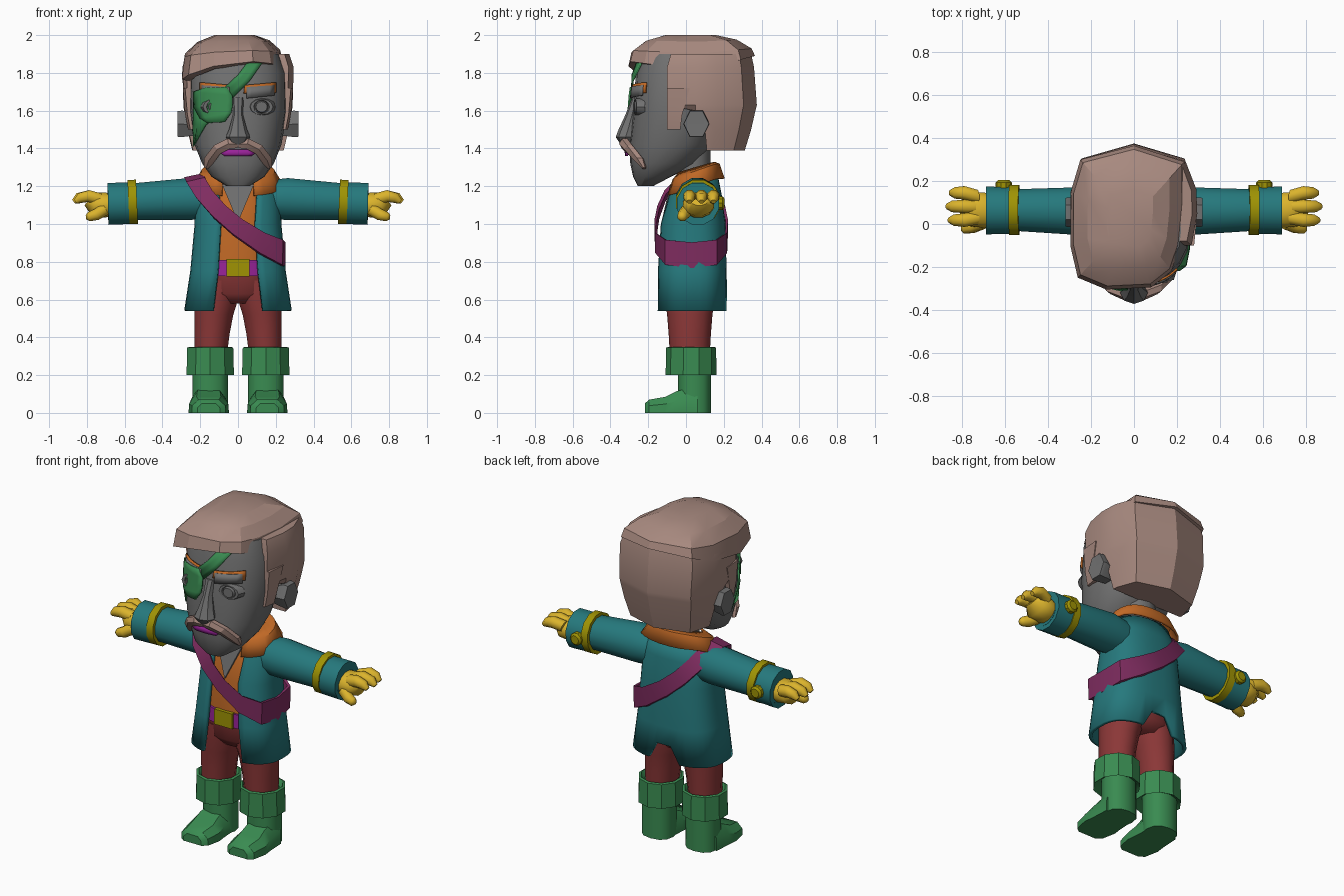
import bpy, bmesh, math
from mathutils import Vector

if "Cube" in bpy.data.objects:
    bpy.data.objects.remove(bpy.data.objects["Cube"])

def material(name, r, g, b):
    m = bpy.data.materials.new(name)
    m.diffuse_color = [(c / 255) ** 2.2 for c in (r, g, b)] + [1]
    m.use_nodes = True
    m.node_tree.nodes["Principled BSDF"].inputs["Base Color"].default_value = m.diffuse_color
    return m

HAIR = material("hair_tan", 166, 136, 126)
SKIN = material("skin_grey", 112, 112, 112)
ORANGE = material("orange", 190, 104, 42)
TEAL = material("coat_teal", 42, 120, 124)
PLUM = material("sash_plum", 126, 48, 96)
OLIVE = material("olive_gold", 158, 146, 12)
GLOVE = material("glove_yellow", 218, 178, 48)
RED = material("trouser_red", 138, 58, 58)
GREEN = material("boot_green", 60, 138, 82)
MAGENTA = material("magenta", 152, 40, 152)

def loft(name, rings, mat, caps=True, closed=True, loop=False, angle=35, thick=0):
    """Skin a surface over rings that all have the same number of points."""
    bm = bmesh.new()
    vs = [[bm.verts.new(p) for p in r] for r in rings]
    n = len(vs[0])
    for a, b in zip(vs, vs[1:] + (vs[:1] if loop else [])):
        for i in range(n if closed else n - 1):
            j = (i + 1) % n
            bm.faces.new((a[i], a[j], b[j], b[i]))
    if caps and closed and not loop:
        bm.faces.new(vs[0])
        bm.faces.new(vs[-1])
    bmesh.ops.remove_doubles(bm, verts=bm.verts, dist=1e-4)
    bmesh.ops.recalc_face_normals(bm, faces=bm.faces)
    me = bpy.data.meshes.new(name)
    bm.to_mesh(me)
    bm.free()
    me.materials.append(mat)
    me.shade_smooth()
    me.set_sharp_from_angle(angle=math.radians(angle))
    ob = bpy.data.objects.new(name, me)
    bpy.context.collection.objects.link(ob)
    if thick:
        s = ob.modifiers.new("thickness", 'SOLIDIFY')
        s.thickness, s.offset = thick, 0
    return ob

def spow(v, e):
    return math.copysign(abs(v) ** e, v)

def ring(z, rx, ry, cx=0, cy=0, n=16, p=2.0, gap=0):
    """Rounded outline starting at the front; gap leaves the front open."""
    a0 = math.asin((gap / rx) ** (p / 2)) if gap else 0
    out = []
    for i in range(n):
        a = a0 + (2 * math.pi - 2 * a0) * i / ((n - 1) if gap else n)
        out.append(Vector((cx + rx * spow(math.sin(a), 2 / p), cy - ry * spow(math.cos(a), 2 / p), z)))
    return out

def tube(name, path, mat, n=8, squash=1.0, angle=35):
    """Path points are (x, y, z, radius); squash scales the y width."""
    pts = [Vector(p[:3]) for p in path]
    rings = []
    for i, p in enumerate(path):
        t = pts[min(i + 1, len(pts) - 1)] - pts[max(i - 1, 0)]
        t.y = 0
        t.normalize()
        side = Vector((0, 1, 0))
        up = t.cross(side)
        rings.append([pts[i] + p[3] * (up * math.cos(a) + side * squash * math.sin(a))
                      for a in (2 * math.pi * (k + .5) / n for k in range(n))])
    return loft(name, rings, mat, angle=angle)

def box(name, x0, x1, y0, y1, z0, z1, mat):
    return loft(name, [[(x0, y0, z), (x1, y0, z), (x1, y1, z), (x0, y1, z)] for z in (z0, z1)], mat)

# head: z, half width, half depth, centre y
HEAD = [(1.20, .06, .04, -.215), (1.25, .14, .10, -.18), (1.32, .19, .175, -.12), (1.42, .23, .22, -.08),
        (1.6, .26, .24, -.04), (1.8, .255, .235, -.03), (1.9, .22, .2, -.03)]
HP = 2.3
loft("head", [ring(z, rx, ry, 0, cy, 20, HP) for z, rx, ry, cy in HEAD], SKIN, angle=40)

def face_y(x, z):
    for a, b in zip(HEAD, HEAD[1:]):
        if z <= b[0]:
            break
    t = min(max((z - a[0]) / (b[0] - a[0]), 0), 1)
    rx, ry, cy = (a[k] + (b[k] - a[k]) * t for k in (1, 2, 3))
    return cy - ry * max(0, 1 - min(1, abs(x) / rx) ** HP) ** (1 / HP)

def face_plate(name, rows, off, mat, thick=.009, cols=7):
    """Thin sheet wrapped on the face; rows are (x0, z0, x1, z1)."""
    rings = []
    for x0, z0, x1, z1 in rows:
        xz = [(x0 + (x1 - x0) * i / (cols - 1), z0 + (z1 - z0) * i / (cols - 1)) for i in range(cols)]
        rings.append([(x, face_y(x, z) - off, z) for x, z in xz])
    return loft(name, rings, mat, closed=False, thick=thick)

# face details
loft("nose", [ring(z, rx, ry, 0, cy, 8) for z, rx, ry, cy in
              [(1.42, .035, .03, -.315), (1.46, .065, .052, -.32), (1.5, .048, .05, -.307),
               (1.58, .026, .035, -.285), (1.67, .03, .02, -.265)]], SKIN)
face_plate("eye_patch", [(-.16, 1.535, -.07, 1.54), (-.2, 1.56, -.035, 1.59), (-.232, 1.62, -.028, 1.63),
                         (-.236, 1.70, -.03, 1.68), (-.17, 1.72, -.06, 1.725)], .026, GREEN)
face_plate("patch_strap_upper", [(-.08, 1.715, -.03, 1.665), (0, 1.79, .06, 1.755), (.06, 1.87, .14, 1.87)],
           .018, GREEN, cols=4)
face_plate("patch_strap_lower", [(-.235, 1.66, -.12, 1.56), (-.236, 1.53, -.17, 1.525), (-.236, 1.41, -.22, 1.44)],
           .018, GREEN, cols=4)
face_plate("mouth", [(-.07, 1.36, .07, 1.36), (-.09, 1.375, .09, 1.375), (-.05, 1.395, .05, 1.395)], .022, MAGENTA)
for s, side in ((1, "left"), (-1, "right")):
    face_plate(side + "_brow", [(s * .03, 1.69, s * .2, 1.695), (s * .035, 1.735, s * .2, 1.75)], .012, ORANGE)
    face_plate(side + "_brow_ridge", [(s * .045, 1.665, s * .19, 1.68), (s * .045, 1.725, s * .19, 1.735)], .018, SKIN)
    y = face_y(.125, 1.62)
    loft(side + "_eye_lid", [[(s * .125 + rx * math.cos(a), y + dy + .15 * rx * math.cos(a), 1.62 + rz * math.sin(a))
                              for a in (k * math.pi / 6 for k in range(12))]
                             for rx, rz, dy in ((.075, .05, .03), (.06, .042, -.012), (.042, .036, -.012),
                                                (.036, .034, 0), (.03, .028, -.018))], SKIN)
    tube(side + "_moustache", [(0, -.325, 1.42, .02), (s * .05, -.325, 1.425, .032), (s * .11, -.298, 1.395, .032),
                               (s * .155, -.245, 1.335, .032), (s * .17, -.222, 1.295, .012)], HAIR, 6, .9, 25)
    tube(side + "_ear", [(s * .22, .05, 1.52, .06), (s * .30, .055, 1.53, .082), (s * .32, .055, 1.53, .078),
                         (s * .318, .055, 1.53, .052), (s * .295, .055, 1.53, .045)], SKIN, 6, .85)
    # sideburn in front of the ear
    loft(side + "_sideburn", [[(s * .225, -.1, z), (s * x, -.1, z), (s * (x + .012), y1, z), (s * .225, y1, z)]
                              for z, x, y1 in ((1.5, .252, -.03), (1.58, .268, -.02), (1.72, .28, .02))], HAIR)

# hair: back shell and swept cap
BACK = [(-.272, -.1), (-.29, 0), (-.295, .15), (-.25, .305), (0, .375), (.24, .305), (.29, .17), (.295, .05), (.268, -.105)]
loft("back_hair", [[(x * sx, max(y * sy, f), z) for x, y in BACK] for z, sx, sy, f in
                   [(1.39, .82, .83, .11), (1.5, .91, .92, .1), (1.6, .97, .98, .04), (1.63, .98, 1, -.1),
                    (1.83, 1, .96, -.1), (1.9, .92, .92, -.08)]], HAIR, angle=22)
CAP = [(-.297, -.1, 1.765), (-.262, -.25, 1.79), (-.13, -.305, 1.835), (.08, -.295, 1.86), (.175, -.22, 1.85),
       (.215, -.1, 1.835), (.235, .1, 1.82), (.235, .29, 1.87), (0, .365, 1.89), (-.25, .3, 1.87), (-.295, .15, 1.81)]
def cap_ring(s, z, keep):
    return [(-.01 + (x + .01) * s, .02 + (y - .02) * s, z + (h - 1.85) * keep) for x, y, h in CAP]
loft("hair_cap", [cap_ring(.85, 1.84, 1), cap_ring(1, 1.85, 1), cap_ring(.95, 1.915, .35),
                  cap_ring(.72, 1.97, .15), cap_ring(.4, 2.0, 0)], HAIR, angle=22)

# neck, shirt and open chest
loft("neck", [ring(z, .1, .09, 0, .04, 12) for z in (1.15, 1.42)], SKIN)
loft("shirt", [ring(z, rx, ry, 0, cy, 20, 2.5) for z, rx, ry, cy in
               [(.74, .19, .155, .03), (1.0, .19, .155, .035), (1.2, .16, .12, .045), (1.25, .1, .09, .045)]], ORANGE)
loft("chest", [[(-.085, -.084 + d, 1.21), (.085, -.084 + d, 1.21), (0, -.13 + d, 1.01)] for d in (0, .05)], SKIN)

# coat with open front and a notch in the back hem
coat = [ring(z, rx, ry, 0, cy, 34, p, gap) for z, rx, ry, cy, p, gap in
        [(.54, .275, .178, .03, 2.8, .13), (.75, .243, .175, .03, 2.8, .105), (1.0, .22, .165, .035, 2.6, .09),
         (1.15, .215, .135, .045, 2.4, .1), (1.25, .165, .11, .05, 2.2, .11)]]
for v in coat[0]:
    if v.y > 0:
        v.z += .19 * max(0, 1 - abs(v.x) / .1)
loft("coat", coat, TEAL, closed=False, thick=.02)

# turned-down collar, higher at the back
collar = [ring(z, rx, ry, 0, .05, 22, 2.2, gap) for z, rx, ry, gap in
          [(1.15, .235, .15, .085), (1.225, .19, .125, .08), (1.255, .13, .1, .075)]]
for r in collar:
    for v in r:
        v.z += .09 * min(1, max(0, (v.y + .09) / .25)) * (.8 if r is collar[2] else 1)
loft("collar", collar, ORANGE, closed=False, thick=.012)

# sash over one shoulder
FRONT = [(.252, .03, .835), (.237, -.11, .85), (.13, -.163, .90), (0, -.167, .985), (-.1, -.152, 1.07),
         (-.18, -.115, 1.16), (-.225, -.045, 1.235), (-.235, .05, 1.258)]
path = FRONT + [(x, .055 - y, z) for x, y, z in FRONT[-2:0:-1]]
bands = []
for x, y, z in path:
    s = (.252 - x) / .487
    wx, wz = .05 * s, .068 * (1 - .85 * s)
    k = .94
    outer = [Vector((x - wx, y, z - wz)), Vector((x + wx, y, z + wz))]
    bands.append(outer + [Vector((v.x * k, .03 + (v.y - .03) * k, v.z - .02 * s)) for v in reversed(outer)])
loft("sash", bands, PLUM, loop=True)

# belt and trousers
loft("belt", [ring(z, .2, .165, 0, .03, 20, 2.6) for z in (.725, .81)], MAGENTA)
box("buckle", -.06, .06, -.143, -.12, .722, .814, OLIVE)
loft("hips", [ring(z, rx, ry, 0, .025, 20, 2.4) for z, rx, ry in ((.58, .1, .1), (.63, .19, .14), (.74, .19, .155))], RED, angle=60)

for s, side in ((1, "left"), (-1, "right")):
    loft(side + "_leg", [ring(z, rx, ry, s * cx, .02, 14) for z, cx, rx, ry in
                         [(.3, .145, .088, .105), (.42, .138, .096, .112), (.52, .128, .106, .12),
                          (.59, .115, .115, .13), (.7, .095, .1, .135)]], RED, angle=60)
    # boots
    loft(side + "_boot_cuff", [ring(z, rx, ry, s * .147, .027, 10) for z, rx, ry in
                               [(.23, .09, .08), (.2, .132, .135), (.345, .128, .132), (.35, .115, .12), (.32, .095, .1)]], GREEN)
    loft(side + "_boot_shaft", [ring(z, .095, .088, s * .147, .045, 12, 2.4) for z in (0, .25)], GREEN)
    loft(side + "_boot_foot", [[(s * (.155 + (w * x)), y, z) for x, z in
                                ((-1, 0), (1, 0), (.97, h * .55), (.6, h), (-.6, h), (-.97, h * .55))]
                               for y, w, h in [(-.218, .06, .05), (-.195, .09, .07), (-.11, .107, .085),
                                               (-.05, .1, .115), (.06, .094, .14)]], GREEN)
    # sleeve, cuff, trim and button
    tube(side + "_sleeve", [(s * .12, .055, 1.13, .1), (s * .26, .06, 1.132, .115), (s * .56, .065, 1.118, .1)], TEAL, 12)
    tube(side + "_cuff", [(s * .545, .063, 1.11, .095), (s * .55, .063, 1.11, .113), (s * .688, .063, 1.107, .115),
                          (s * .688, .063, 1.107, .09), (s * .66, .063, 1.107, .08)], TEAL, 12)
    tube(side + "_cuff_trim", [(s * .535, .065, 1.118, .1), (s * .535, .065, 1.118, .121),
                               (s * .58, .065, 1.116, .121), (s * .58, .065, 1.116, .1)], OLIVE, 12)
    loft(side + "_cuff_button", [[(s * .607 + r * math.cos(k * math.pi / 5), y, 1.11 + r * math.sin(k * math.pi / 5))
                                  for k in range(10)] for y, r in ((.16, .038), (.193, .038), (.204, .026))], OLIVE)
    # glove: palm, three fingers and thumb
    tube(side + "_palm", [(s * .66, .063, 1.1, .06), (s * .7, .065, 1.1, .068), (s * .755, .068, 1.105, .066),
                          (s * .79, .07, 1.13, .04)], GLOVE, 12, 1.25, 60)
    for i, (y, end) in enumerate(((.145, .855), (.082, .87), (.018, .86))):
        tube(f"{side}_finger_{i + 1}", [(s * .73, .07 + (y - .07) * .75, 1.13, .035), (s * .79, y, 1.148, .034),
                                        (s * (end - .025), y, 1.138, .029), (s * end, y, 1.118, .014)], GLOVE, 8, 1.0, 60)
    tube(side + "_thumb", [(s * .7, .01, 1.08, .035), (s * .75, -.012, 1.05, .033), (s * .79, -.02, 1.038, .026),
                           (s * .805, -.02, 1.036, .012)], GLOVE, 8, 1, 60)
